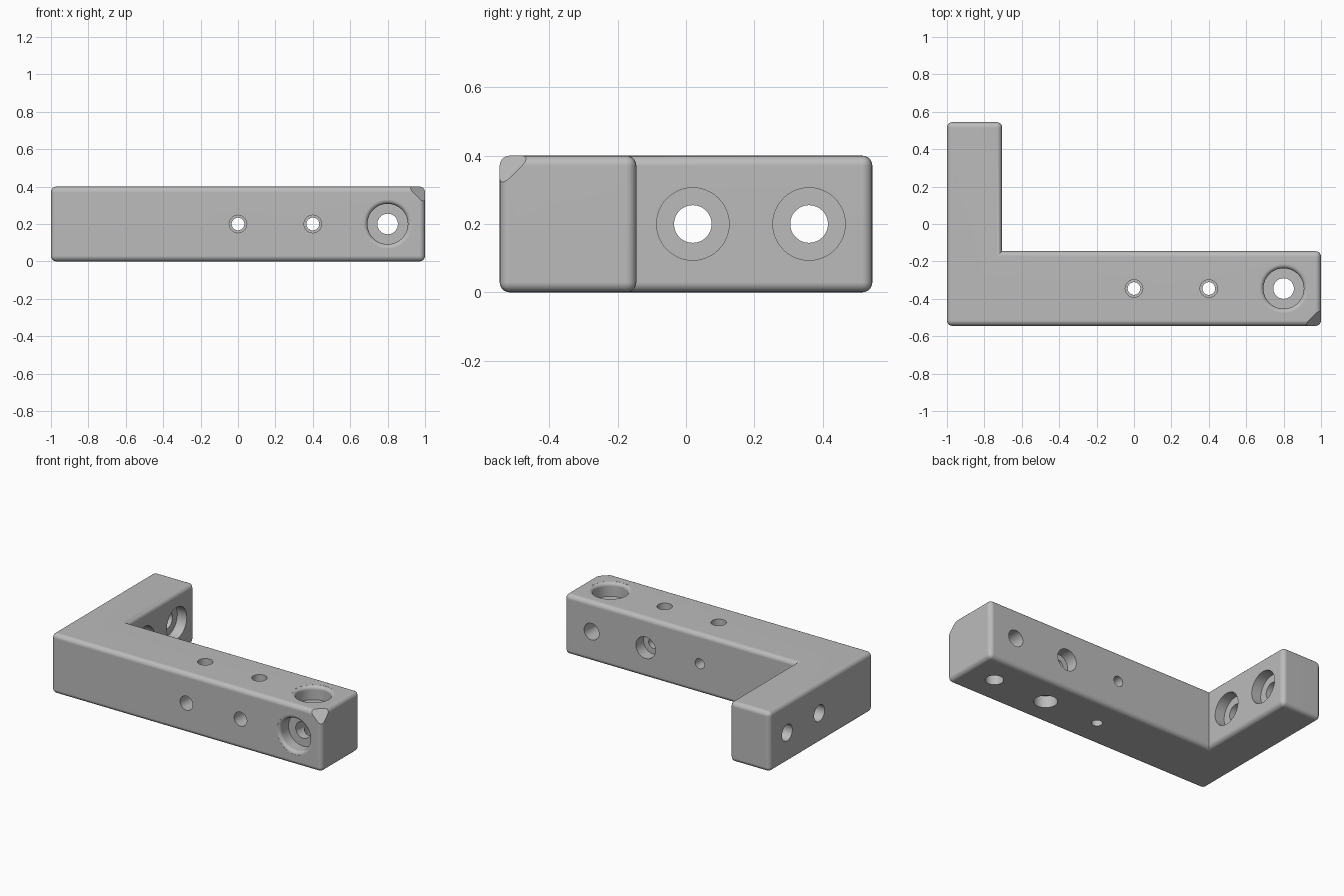
import bpy
import bmesh
import math
from mathutils import Vector

cube = bpy.data.objects.get("Cube")
if cube:
    bpy.data.objects.remove(cube, do_unlink=True)

HEIGHT, RADIUS = 0.4, 0.03
BACK, INNER = -0.145, -0.705
FRONT, MID = -0.545, -0.345

grey = bpy.data.materials.new("plain grey")
grey.use_nodes = True
colour = (0.5, 0.5, 0.5, 1)
grey.diffuse_color = colour
grey.node_tree.nodes["Principled BSDF"].inputs["Base Color"].default_value = colour


def add_object(name, bm):
    mesh = bpy.data.meshes.new(name)
    bm.to_mesh(mesh)
    bm.free()
    mesh.materials.append(grey)
    obj = bpy.data.objects.new(name, mesh)
    bpy.context.collection.objects.link(obj)
    return obj


# L-shaped bar with rounded outer edges
def make_body():
    bm = bmesh.new()
    outline = [(-1, FRONT), (1, FRONT), (1, BACK), (INNER, BACK), (INNER, -FRONT), (-1, -FRONT)]
    base = bm.faces.new([bm.verts.new((x, y, 0)) for x, y in outline])
    top = bmesh.ops.extrude_face_region(bm, geom=[base])["geom"]
    bmesh.ops.translate(bm, vec=(0, 0, HEIGHT), verts=[v for v in top if isinstance(v, bmesh.types.BMVert)])
    bmesh.ops.recalc_face_normals(bm, faces=bm.faces)
    bmesh.ops.bevel(bm, geom=[e for e in bm.edges if e.is_convex], offset=RADIUS,
                    segments=5, profile=0.5, affect='EDGES', clamp_overlap=True)
    # Clipped corner
    cut = 0.095
    bmesh.ops.bisect_plane(bm, geom=bm.verts[:] + bm.edges[:] + bm.faces[:],
                           plane_co=(1 - cut, FRONT, HEIGHT), plane_no=(1, -1, 1), clear_outer=True)
    bmesh.ops.holes_fill(bm, edges=[e for e in bm.edges if e.is_boundary], sides=0)
    bmesh.ops.recalc_face_normals(bm, faces=bm.faces)
    return add_object("angle_bracket", bm)


# Stepped round cutter: (radius, end depth) steps from the face inward
def drill(body, place, direction, steps, rim=0.0):
    profile = [(0, -0.03), (steps[0][0] + rim, -0.03)]
    if rim:
        for i in range(7):
            a = math.pi / 2 * i / 6
            profile.append((steps[0][0] + rim * (1 - math.sin(a)), rim * (1 - math.cos(a)) + 0.0005))
    start = None
    for radius, depth in steps:
        if start is not None:
            profile.append((radius, start))
        profile.append((radius, depth))
        start = depth
    profile.append((0, start))

    bm = bmesh.new()
    verts = [bm.verts.new((r, 0, -d)) for r, d in profile]
    edges = [bm.edges.new(pair) for pair in zip(verts, verts[1:])]
    bmesh.ops.spin(bm, geom=verts + edges, cent=(0, 0, 0), axis=(0, 0, 1),
                   angle=math.tau, steps=48, use_duplicate=False)
    bmesh.ops.remove_doubles(bm, verts=bm.verts, dist=0.0001)
    bmesh.ops.recalc_face_normals(bm, faces=bm.faces)
    turn = Vector((0, 0, -1)).rotation_difference(Vector(direction)).to_matrix()
    bmesh.ops.rotate(bm, cent=(0, 0, 0), matrix=turn, verts=bm.verts)
    bmesh.ops.translate(bm, vec=place, verts=bm.verts)
    cutter = add_object("hole_cutter", bm)
    cutter.hide_render = True

    mod = body.modifiers.new("hole", 'BOOLEAN')
    mod.operation = 'DIFFERENCE'
    mod.solver = 'EXACT'
    mod.object = cutter
    bpy.context.view_layer.objects.active = body
    bpy.ops.object.modifier_apply(modifier=mod.name)
    bpy.data.objects.remove(cutter, do_unlink=True)


bracket = make_body()
through = HEIGHT + 0.03

# Matching rows of holes through the front and top of the long arm
for y, z, direction in ((FRONT, HEIGHT / 2, (0, 1, 0)), (MID, HEIGHT, (0, 0, -1))):
    drill(bracket, (0, y, z), direction, [(0.047, 0.15), (0.034, through)])
    drill(bracket, (0.4, y, z), direction, [(0.047, 0.15), (0.034, 0.32), (0.072, through)])
    drill(bracket, (0.8, y, z), direction, [(0.108, 0.09), (0.055, through)], rim=0.022)

# Counterbored holes in the short arm
for y in (0.02, 0.36):
    drill(bracket, (INNER, y, HEIGHT / 2), (-1, 0, 0), [(0.106, 0.07), (0.055, 0.33)])

# Smooth rounds with flat faces kept flat
bpy.ops.object.select_all(action='DESELECT')
bracket.select_set(True)
bpy.context.view_layer.objects.active = bracket
bpy.ops.object.shade_smooth_by_angle(angle=math.radians(32))
weighted = bracket.modifiers.new("even_shading", 'WEIGHTED_NORMAL')
weighted.keep_sharp = True
